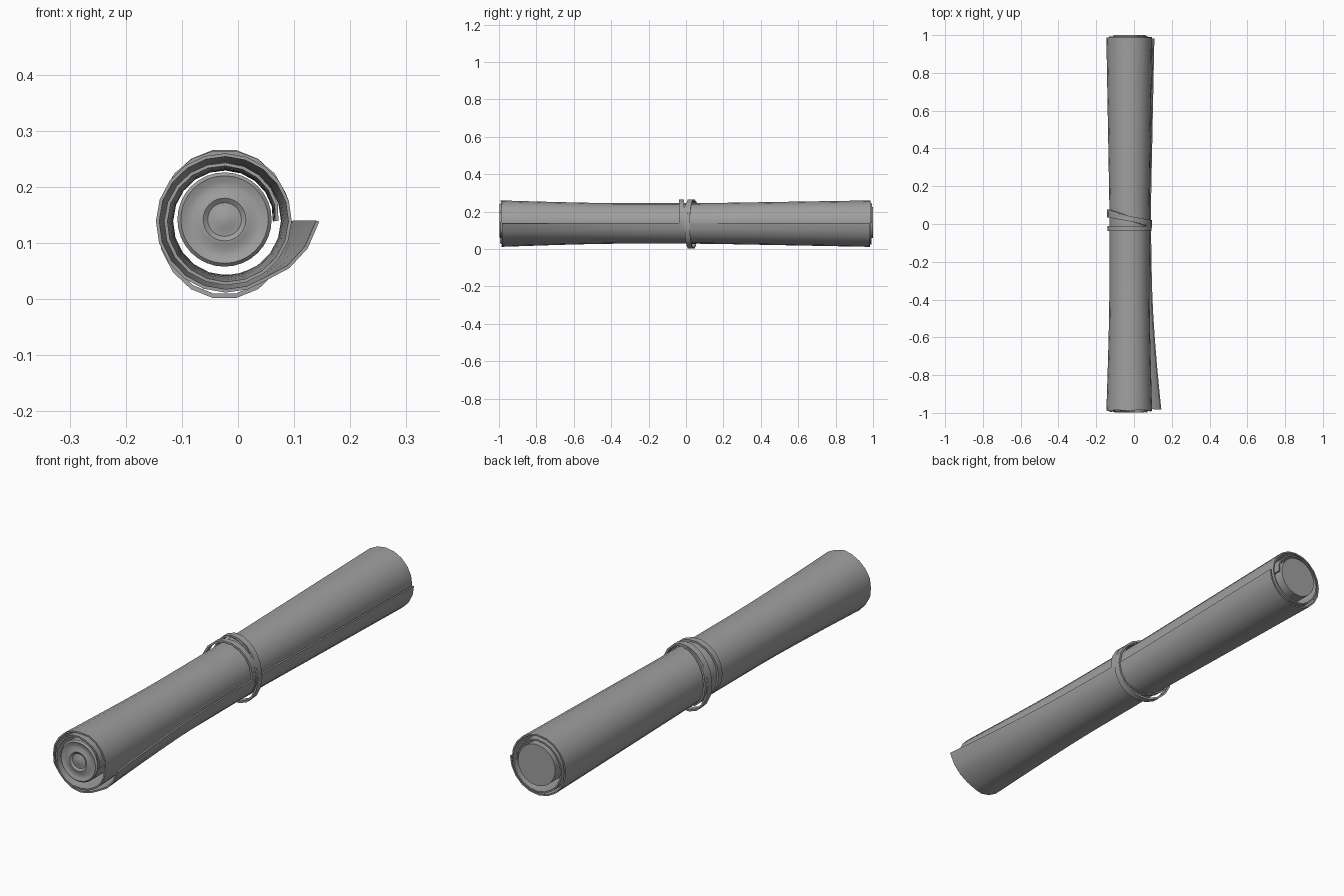
import bpy, bmesh, math, random

cube = bpy.data.objects.get("Cube")
if cube:
    bpy.data.objects.remove(cube, do_unlink=True)
random.seed(4)

grey = bpy.data.materials.new("plain grey")
grey.use_nodes = True
colour = (0.35, 0.35, 0.35, 1)
grey.diffuse_color = colour
grey.node_tree.nodes["Principled BSDF"].inputs["Base Color"].default_value = colour


def finish(name, bm, thickness=0, angle=35):
    bmesh.ops.recalc_face_normals(bm, faces=bm.faces)
    mesh = bpy.data.meshes.new(name)
    bm.to_mesh(mesh)
    bm.free()
    mesh.materials.append(grey)
    obj = bpy.data.objects.new(name, mesh)
    bpy.context.collection.objects.link(obj)
    bpy.ops.object.select_all(action="DESELECT")
    obj.select_set(True)
    bpy.context.view_layer.objects.active = obj
    if thickness:
        mod = obj.modifiers.new("Thickness", "SOLIDIFY")
        mod.thickness = thickness
        mod.offset = 0
        bpy.ops.object.modifier_apply(modifier=mod.name)
    bpy.ops.object.shade_smooth_by_angle(angle=math.radians(angle))
    return obj


def skin(bm, rows, closed=False):
    for a, b in zip(rows, rows[1:]):
        n = len(a)
        for i in range(n if closed else n - 1):
            j = (i + 1) % n
            bm.faces.new((a[i], a[j], b[j], b[i]))


def flare(y):
    """0 at the waist, 1 at the open ends."""
    if y > 0:
        return max(0, (y - 0.1) / 0.9)
    return max(0, (-y - 0.4) / 0.6) ** 1.3


# Rolled sheet: a two-turn spiral with a loose corner at the front
STEPS, TURNS, STATIONS = 20, 2, 16
bm = bmesh.new()
rows = []
total = STEPS * TURNS
rag = [random.uniform(-0.004, 0.004) for _ in range(total + 1)]
for k in range(STATIONS + 1):
    s = 2 * k / STATIONS - 1
    f = flare(s)
    row = []
    for i in range(total + 1):
        u = i / total
        a = 2 * math.pi * i / STEPS
        y = s * (0.995 - 0.012 * u) + (rag[i] if k == 0 else 0)
        inner, outer = 0.087 + 0.004 * f, 0.109 + 0.018 * f
        r = inner + (outer - inner) * u ** 0.6
        loose = max(0, (0.1 - s) / 1.1) ** 2
        r += 0.037 * loose * max(0, (i - total + 3) / 3)
        row.append(bm.verts.new((-0.022 + r * math.cos(a), y,
                                 0.139 + r * math.sin(a))))
    rows.append(row)
skin(bm, rows)
finish("rolled_sheet", bm, 0.006, 50)

# Solid core, with shallow ripples on its front face
profile = [(0.084, 1.0), (0.084, -0.992), (0.078, -0.998), (0.068, -0.994),
           (0.055, -0.992), (0.045, -0.997), (0.038, -0.998),
           (0.030, -0.992), (0.020, -0.993), (0.010, -0.997)]
bm = bmesh.new()
rows = []
for r, y in profile:
    rows.append([bm.verts.new((-0.024 + r * math.cos(math.tau * i / 32), y,
                               0.142 + r * math.sin(math.tau * i / 32)))
                 for i in range(32)])
skin(bm, rows, True)
bm.faces.new(rows[0])
bm.faces.new(rows[-1])
finish("core", bm, 0, 40)


# Flat straps wound round the waist
def strap(name, x, y, z, rx, rz, slant, width):
    bm = bmesh.new()
    rows = []
    for side in (-0.5, 0.5):
        rows.append([bm.verts.new((x + rx * math.cos(math.tau * i / 18),
                                   y + side * width
                                   - slant * math.cos(math.tau * i / 18),
                                   z + rz * math.sin(math.tau * i / 18)))
                     for i in range(18)])
    skin(bm, rows, True)
    finish(name, bm, 0.008)


strap("loose_strap", -0.024, 0.028, 0.134, 0.116, 0.130, 0.022, 0.028)
strap("tight_strap", -0.024, -0.024, 0.150, 0.112, 0.112, 0.0, 0.025)
strap("slanted_strap", -0.024, 0.030, 0.144, 0.114, 0.115, 0.036, 0.024)
